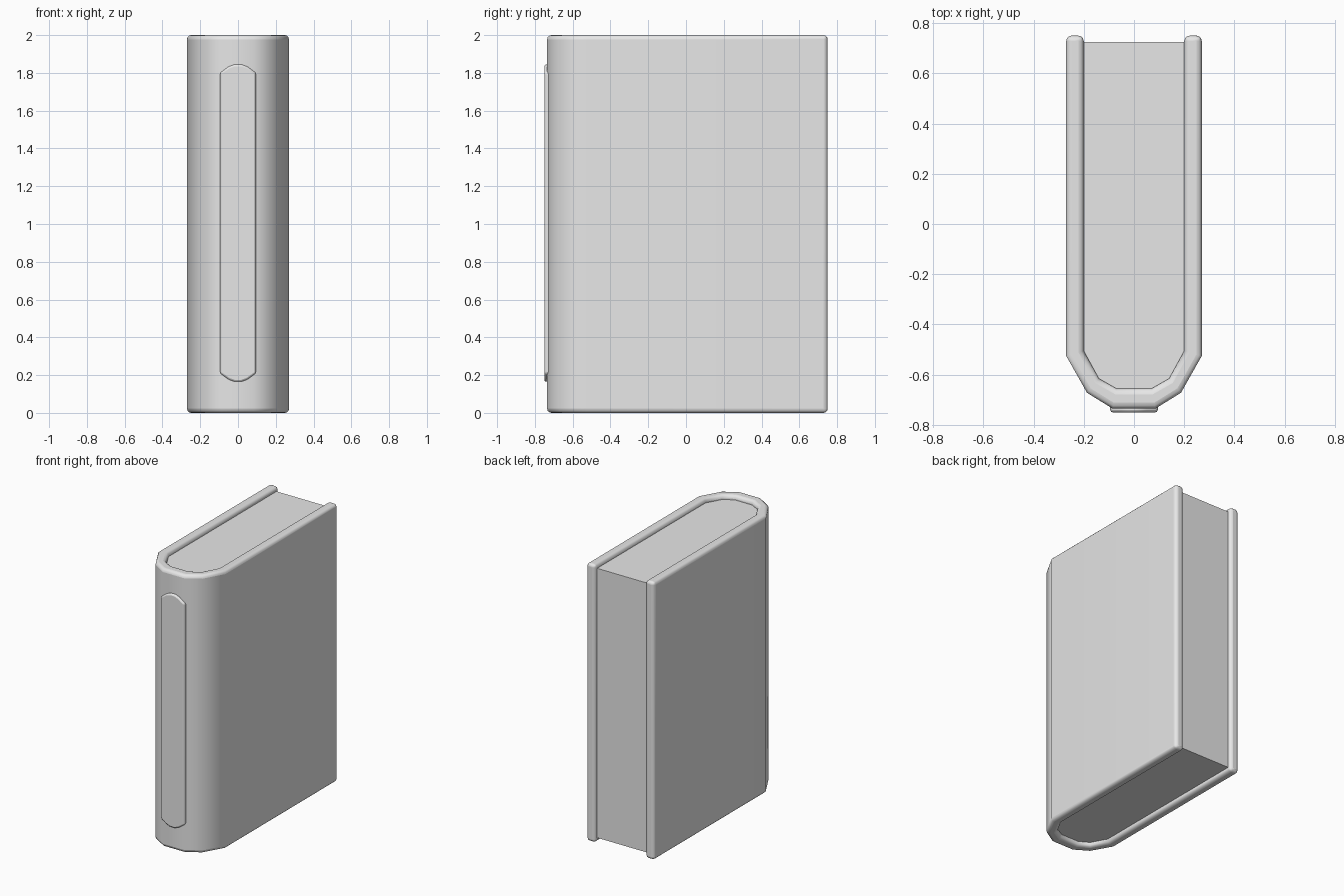
import bpy, bmesh, math
from mathutils import Vector

cube = bpy.data.objects.get("Cube")
if cube:
    bpy.data.objects.remove(cube, do_unlink=True)

# Single plain grey material
grey = bpy.data.materials.new("light_grey")
grey.use_nodes = True
grey.diffuse_color = (0.8, 0.8, 0.8, 1)
grey.node_tree.nodes["Principled BSDF"].inputs["Base Color"].default_value = (0.8, 0.8, 0.8, 1)


def mirrored(half):
    """Complete a right-hand outline by mirroring it across x = 0."""
    return half + [(-x, y) for x, y in reversed(half)]


def extruded(name, faces, offset, bevel=0, segments=3):
    """Extrude flat faces by an offset, round the sharp edges and smooth."""
    bm = bmesh.new()
    for face in faces:
        bm.faces.new([bm.verts.new(p) for p in face])
    bmesh.ops.remove_doubles(bm, verts=bm.verts, dist=0.0001)
    caps = bm.faces[:]
    moved = bmesh.ops.extrude_face_region(bm, geom=caps, use_keep_orig=True)["geom"]
    bmesh.ops.translate(bm, vec=Vector(offset),
                        verts=[v for v in moved if isinstance(v, bmesh.types.BMVert)])
    bmesh.ops.recalc_face_normals(bm, faces=bm.faces)
    mesh = bpy.data.meshes.new(name)
    bm.to_mesh(mesh)
    bm.free()
    mesh.materials.append(grey)
    obj = bpy.data.objects.new(name, mesh)
    bpy.context.collection.objects.link(obj)
    bpy.ops.object.select_all(action="DESELECT")
    obj.select_set(True)
    bpy.context.view_layer.objects.active = obj
    bpy.ops.object.shade_smooth_by_angle(angle=math.radians(50))
    if bevel:
        mod = obj.modifiers.new("rounded_edges", "BEVEL")
        mod.width = bevel
        mod.segments = segments
        mod.limit_method = "ANGLE"
        mod.angle_limit = math.radians(50)
        obj.modifiers.new("flat_panels", "WEIGHTED_NORMAL").keep_sharp = True
    return obj


# Cover: two boards joined by a faceted, rounded spine
outer = mirrored([(0.27, 0.75), (0.27, -0.525), (0.187, -0.672), (0.085, -0.735)])
inner = mirrored([(0.2, 0.75), (0.2, -0.505), (0.14, -0.615), (0.07, -0.655)])
strip = []
for i in range(len(outer) - 1):
    corners = (outer[i], outer[i + 1], inner[i + 1], inner[i])
    strip.append([(x, y, 0) for x, y in corners])
extruded("book_cover", strip, (0, 0, 2), bevel=0.022)

# Page block, set back from the cover edges and tucked against the spine
pages = mirrored([(0.202, 0.725), (0.202, -0.505), (0.141, -0.617), (0.07, -0.658)])
extruded("page_block", [[(x, y, 0.03) for x, y in pages]], (0, 0, 1.94))

# Raised spine panel with arched ends
arch = mirrored([(0.095, 0.795), (0.05, 0.828), (0.018, 0.84)])
panel = arch + [(x, -z) for x, z in reversed(arch)]
extruded("spine_panel", [[(x, -0.75, 1.005 + z) for x, z in panel]],
         (0, 0.04, 0), bevel=0.01, segments=2)
